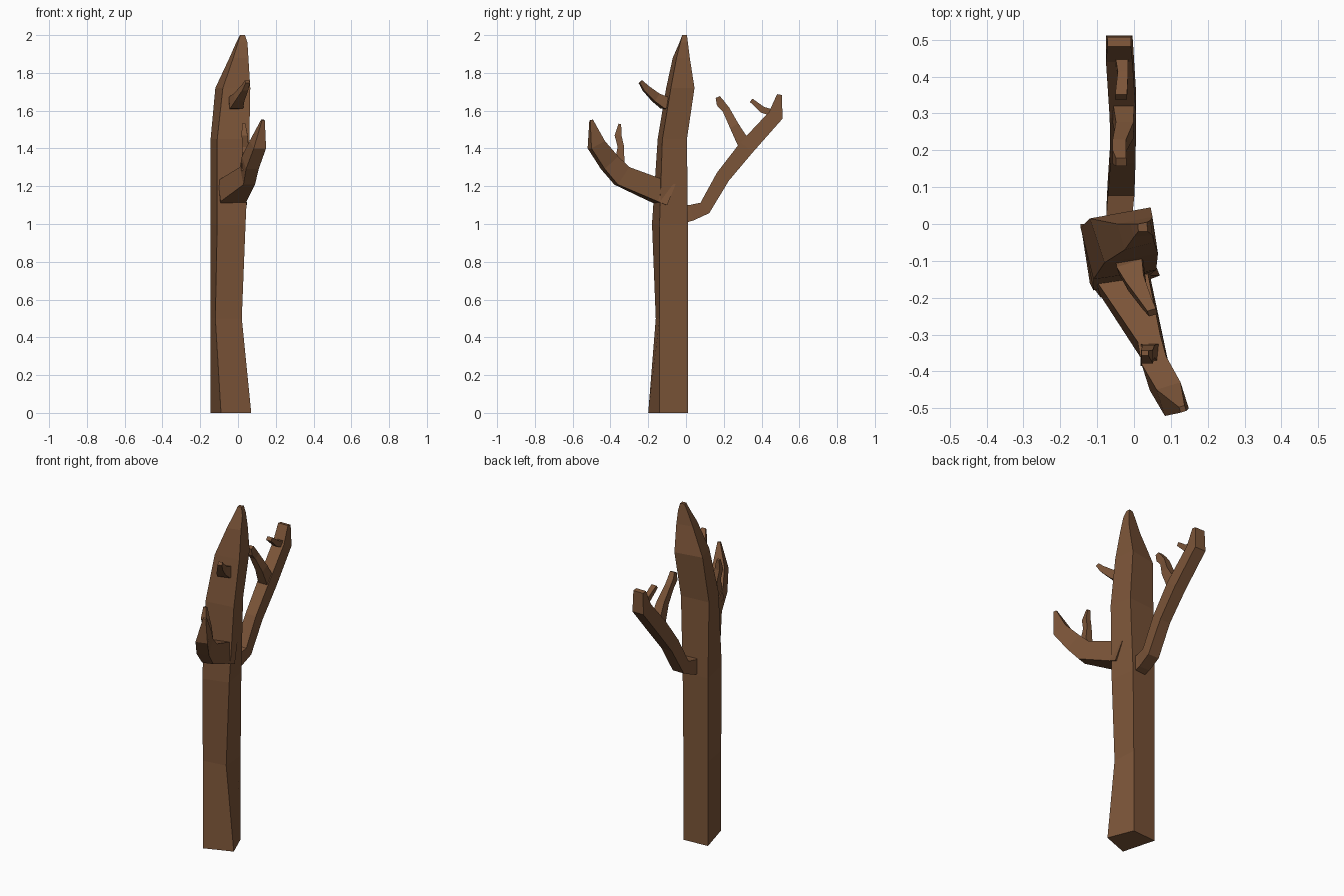
import bpy, bmesh
from mathutils import Vector

bark = bpy.data.materials.new("bark")
bark.diffuse_color = (0.2, 0.09, 0.04, 1)


def loft(name, rings):
    """Skin a stack of four-point rings and cap both ends."""
    bm = bmesh.new()
    loops = [[bm.verts.new(p) for p in ring] for ring in rings]
    for a, b in zip(loops, loops[1:]):
        for i in range(4):
            j = (i + 1) % 4
            bm.faces.new((a[i], a[j], b[j], b[i]))
    bm.faces.new(loops[0][::-1])
    bm.faces.new(loops[-1])
    bmesh.ops.recalc_face_normals(bm, faces=bm.faces)
    mesh = bpy.data.meshes.new(name)
    bm.to_mesh(mesh)
    bm.free()
    obj = bpy.data.objects.new(name, mesh)
    mesh.materials.append(bark)
    bpy.context.collection.objects.link(obj)
    return obj


def limb(name, path, side):
    """Four-sided limb; path rows are (x, y, z, half width, half height)."""
    pts = [Vector(p[:3]) for p in path]
    side = Vector(side).normalized()
    rings = []
    for i, p in enumerate(path):
        before = (pts[i] - pts[max(i - 1, 0)]).normalized()
        after = (pts[min(i + 1, len(pts) - 1)] - pts[i]).normalized()
        up = side.cross((before + after).normalized()).normalized()
        w, h = side * p[3], up * p[4]
        rings.append([pts[i] - w - h, pts[i] + w - h, pts[i] + w + h, pts[i] - w + h])
    return loft(name, rings)


# Trunk: height, then front, right, back and left corners
trunk = [
    (0.00, (-.09, -.20), (.07, -.14), (.01, .01), (-.145, .0)),
    (0.50, (-.12, -.16), (.02, -.14), (.01, .01), (-.145, .0)),
    (1.00, (-.11, -.18), (.04, -.14), (.015, .01), (-.145, .0)),
    (1.45, (-.11, -.15), (.06, -.125), (.03, .005), (-.145, -.01)),
    (1.72, (-.08, -.105), (.065, -.08), (.045, .045), (-.12, .015)),
    (1.88, (-.025, -.07), (.055, -.05), (.05, .02), (-.045, .0)),
    (1.96, (.0, -.035), (.05, -.03), (.045, .01), (-.01, .0)),
    (2.00, (.012, -.02), (.037, -.02), (.035, .005), (.01, .0)),
]
loft("trunk", [[(x, y, r[0]) for x, y in r[1:]] for r in trunk])

# Front branch and its twig
limb("front_branch", [
    (-.03, -.10, 1.155, .075, .06),
    (-.03, -.15, 1.175, .072, .06),
    (.05, -.34, 1.255, .032, .056),
    (.065, -.405, 1.325, .035, .05),
    (.105, -.475, 1.42, .034, .042),
    (.132, -.502, 1.55, .008, .008)], (.95, .3, 0))
limb("front_branch_twig", [
    (.045, -.355, 1.28, .027, .03),
    (.04, -.345, 1.41, .016, .017),
    (.035, -.36, 1.47, .016, .018),
    (.03, -.35, 1.53, .009, .007)], (1, 0, 0))

# Back branch and its two twigs
limb("back_branch", [
    (-.04, -.03, 1.05, .035, .05),
    (-.04, .03, 1.06, .035, .042),
    (-.035, .10, 1.085, .036, .036),
    (-.03, .195, 1.25, .034, .038),
    (-.03, .32, 1.405, .036, .042),
    (-.04, .475, 1.575, .036, .04),
    (-.04, .495, 1.685, .032, .013)], (-1, 0, 0))
limb("back_branch_long_twig", [
    (-.03, .315, 1.41, .03, .035),
    (-.025, .255, 1.52, .024, .025),
    (-.04, .212, 1.605, .018, .02),
    (-.04, .182, 1.64, .018, .022),
    (-.035, .168, 1.672, .014, .012)], (1, 0, 0))
limb("back_branch_short_twig", [
    (-.035, .465, 1.585, .018, .018),
    (-.03, .405, 1.605, .014, .017),
    (-.035, .345, 1.655, .016, .011)], (1, 0, 0))

# Upper twig on the front of the trunk
limb("upper_twig", [
    (-.015, -.07, 1.64, .038, .034),
    (-.01, -.115, 1.642, .036, .032),
    (.005, -.16, 1.67, .026, .024),
    (.035, -.215, 1.72, .016, .017),
    (.05, -.24, 1.753, .012, .01)], (.95, .3, 0))
